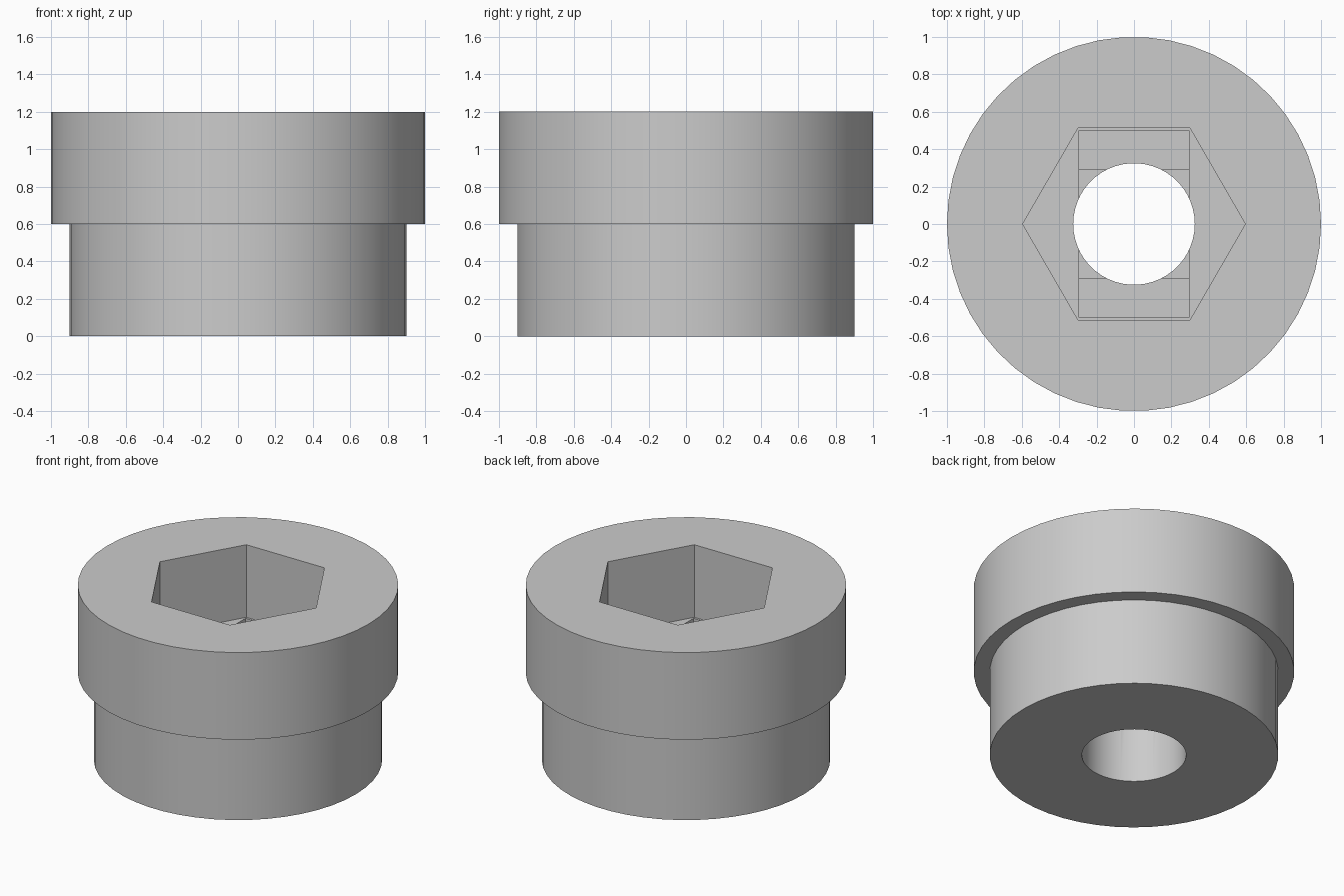
import bpy
import bmesh
from math import cos, sin, pi, radians

cube = bpy.data.objects.get("Cube")
if cube:
    bpy.data.objects.remove(cube, do_unlink=True)

SIDES = 50
POCKET_FLOOR = 0.70
STEP = 0.04

grey = bpy.data.materials.new("plain_grey")
grey.use_nodes = True
grey.diffuse_color = (0.6, 0.6, 0.6, 1)
grey.node_tree.nodes["Principled BSDF"].inputs["Base Color"].default_value = (0.6, 0.6, 0.6, 1)


def circle(radius, sides):
    return [(radius * cos(2 * pi * i / sides), radius * sin(2 * pi * i / sides))
            for i in range(sides)]


def rectangle(hx, hy):
    return [(hx, -hy), (hx, hy), (-hx, hy), (-hx, -hy)]


def stacked_solid(name, sections):
    """Closed solid skinned through matching (outline, height) sections."""
    bm = bmesh.new()
    rings = [[bm.verts.new((x, y, z)) for x, y in outline] for outline, z in sections]
    bm.faces.new(rings[0][::-1])
    bm.faces.new(rings[-1])
    for low, high in zip(rings, rings[1:]):
        n = len(low)
        for i in range(n):
            j = (i + 1) % n
            bm.faces.new((low[i], low[j], high[j], high[i]))
    mesh = bpy.data.meshes.new(name)
    bm.to_mesh(mesh)
    bm.free()
    mesh.materials.append(grey)
    obj = bpy.data.objects.new(name, mesh)
    bpy.context.collection.objects.link(obj)
    return obj


# Stepped round body: narrow lower part, wider collar
lower, collar = circle(0.9, SIDES), circle(1.0, SIDES)
body = stacked_solid("bushing_body", [(lower, 0), (lower, 0.6), (collar, 0.6), (collar, 1.2)])

# Hex pocket, two shallow bridging steps below it, and the through hole
cuts = [
    ("hex_pocket", circle(0.595, 6), POCKET_FLOOR, 1.3),
    ("slot_step", rectangle(0.293, 0.5), POCKET_FLOOR - STEP, POCKET_FLOOR + 0.1),
    ("square_step", rectangle(0.293, 0.29), POCKET_FLOOR - 2 * STEP, POCKET_FLOOR + 0.15),
    ("through_hole", circle(0.325, SIDES), -0.1, POCKET_FLOOR + 0.2),
]
bpy.ops.object.select_all(action="DESELECT")
bpy.context.view_layer.objects.active = body
body.select_set(True)
for name, outline, bottom, top in cuts:
    cutter = stacked_solid(name + "_cutter", [(outline, bottom), (outline, top)])
    cutter.hide_render = True
    cut = body.modifiers.new(name, "BOOLEAN")
    cut.operation = "DIFFERENCE"
    cut.solver = "EXACT"
    cut.object = cutter
    bpy.ops.object.modifier_apply(modifier=cut.name)
    bpy.data.objects.remove(cutter, do_unlink=True)

bpy.ops.object.shade_smooth_by_angle(angle=radians(30))
